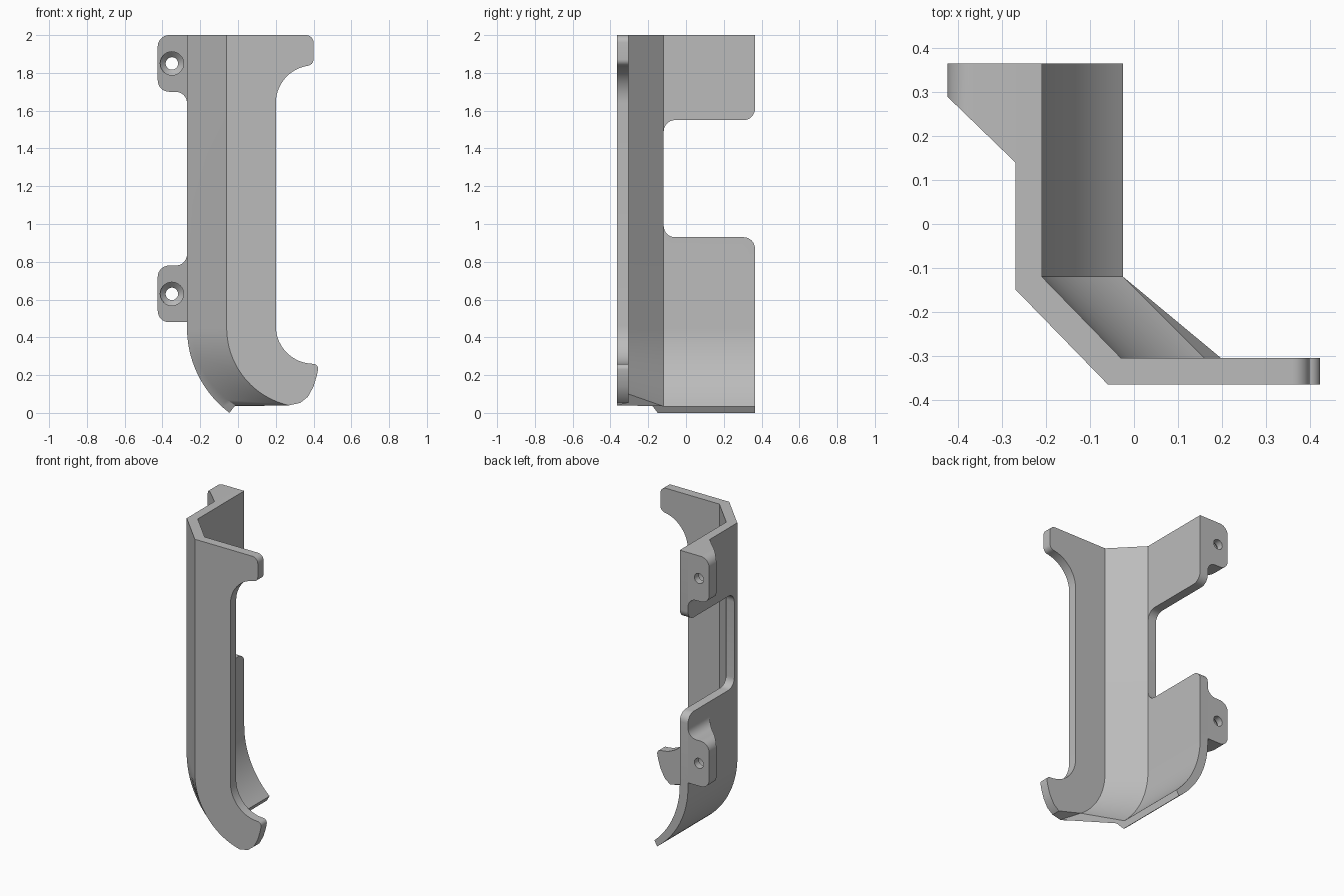
import bpy, bmesh, math
from mathutils import Vector

if "Cube" in bpy.data.objects:
    bpy.data.objects.remove(bpy.data.objects["Cube"], do_unlink=True)

grey = bpy.data.materials.new("plain_grey")
grey.use_nodes = True
grey.diffuse_color = (0.5, 0.5, 0.5, 1)
grey.node_tree.nodes["Principled BSDF"].inputs["Base Color"].default_value = (0.5, 0.5, 0.5, 1)

BACK, FRONT, PLATE_IN = 0.365, -0.365, -0.305
BEND = 0.45     # height where the lower curve begins
STEPS = 20


def loft(name, loops, clip=None):
    """Solid through matching loops of points, optionally clipped by a plane."""
    bm = bmesh.new()
    rings = [[bm.verts.new(p) for p in loop] for loop in loops]
    n = len(rings[0])
    for a, b in zip(rings, rings[1:]):
        for i in range(n):
            j = (i + 1) % n
            bm.faces.new((a[i], a[j], b[j], b[i]))
    bm.faces.new(rings[0])
    bm.faces.new(rings[-1])
    if clip:
        geom = bm.verts[:] + bm.edges[:] + bm.faces[:]
        cut = bmesh.ops.bisect_plane(bm, geom=geom, plane_co=clip[0], plane_no=clip[1], clear_outer=True)
        edges = [e for e in cut["geom_cut"] if isinstance(e, bmesh.types.BMEdge)]
        bmesh.ops.holes_fill(bm, edges=edges)
    bmesh.ops.recalc_face_normals(bm, faces=bm.faces[:])
    mesh = bpy.data.meshes.new(name)
    bm.to_mesh(mesh)
    bm.free()
    mesh.materials.append(grey)
    obj = bpy.data.objects.new(name, mesh)
    bpy.context.collection.objects.link(obj)
    return obj


def select(obj):
    bpy.ops.object.select_all(action='DESELECT')
    obj.select_set(True)
    bpy.context.view_layer.objects.active = obj


def subtract(obj, cutter):
    cutter.hide_render = True
    mod = obj.modifiers.new("cut", 'BOOLEAN')
    mod.operation = 'DIFFERENCE'
    mod.solver = 'EXACT'
    mod.object = cutter
    select(obj)
    bpy.ops.object.modifier_apply(modifier=mod.name)
    bpy.data.objects.remove(cutter, do_unlink=True)


def arc(cx, cy, r, start, end, n=8):
    angles = [math.radians(start + (end - start) * i / n) for i in range(n + 1)]
    return [(cx + r * math.cos(a), cy + r * math.sin(a)) for a in angles]


def drop(x0, xe, ze, t):
    """Point on the arc leaving (x0, BEND) straight down and ending at (xe, ze)."""
    d, h = xe - x0, BEND - ze
    r = (d * d + h * h) / (2 * d)
    a = t * math.asin(h / r)
    return x0 + r * (1 - math.cos(a)), BEND - r * math.sin(a)


# Side wall and chamfer: x, y at the top, then x, z at the lower end
OUTER_EDGE = (-0.06, FRONT, 0.27, 0.04)
INNER_EDGE = (-0.03, PLATE_IN, 0.16, 0.10)
section = [
    (-0.27, BACK, -0.045, 0.0),
    (-0.27, -0.15, -0.045, 0.0),
    (-0.24, -0.18, -0.015, 0.04),
    OUTER_EDGE,
    INNER_EDGE,
    (-0.21, -0.12, -0.025, 0.035),
    (-0.21, BACK, -0.025, 0.035),
]


def ring(t):
    pts = []
    for x, y, xe, ze in section:
        px, pz = drop(x, xe, ze, t)
        pts.append((px, y, pz))
    return pts


top = [(x, y, 2) for x, y, _, _ in section]
wall = loft("side_wall", [top] + [ring(i / STEPS) for i in range(STEPS + 1)])

# Window with rounded corners, open to the back
low = [(0.5, 0.87)] + arc(0.305, 0.87, 0.06, 0, 90) + arc(-0.058, 0.99, 0.06, 270, 180)
window = low + [(y, 2.48 - z) for y, z in reversed(low)]
subtract(wall, loft("window_cutter", [[(x, y, z) for y, z in window] for x in (-0.4, -0.1)]))


# Front plate with a hooked top and a curled foot
def edge_path(edge):
    x, _, xe, ze = edge
    return [(x, 2)] + [drop(x, xe, ze, i / STEPS) for i in range(STEPS + 1)]


free_edge = [(0.33, 0.053), (0.37, 0.085), (0.40, 0.14), (0.418, 0.20)]
free_edge += arc(0.398, 0.234, 0.026, -10, 95)
free_edge += arc(0.40, 0.46, 0.20, 265, 180, 14)
free_edge += arc(0.40, 1.64, 0.20, 180, 100, 14)
free_edge += arc(0.365, 1.872, 0.035, -70, 0, 5)
free_edge += arc(0.36, 1.96, 0.04, 0, 90)
loops = [[(x, e[1], z) for x, z in edge_path(e) + free_edge] for e in (OUTER_EDGE, INNER_EDGE)]
plate = loft("front_plate", loops)

# Screw tabs: mirrored outlines with a sloping front and a countersunk hole
outline = [(-0.25, 2)] + arc(-0.365, 1.94, 0.06, 90, 180) + arc(-0.365, 1.76, 0.06, 180, 270)
outline += arc(-0.33, 1.64, 0.06, 90, 0) + [(-0.25, 1.64)]
slope = (Vector((-0.425, 0.29, 0)), Vector((-0.15, -0.155, 0)))
parts = [wall, plate]
for name, flip, hole_z in (("upper_tab", False, 1.85), ("lower_tab", True, 0.63)):
    shape = [(x, 2.48 - z if flip else z) for x, z in outline]
    tab = loft(name, [[(x, y, z) for x, z in shape] for y in (0.0, BACK)], slope)
    drill = [(0.0, 0.062), (0.29, 0.062), (0.32, 0.033), (0.45, 0.033)]
    subtract(tab, loft("drill", [[(x, y, z) for x, z in arc(-0.35, hole_z, r, 0, 348.75, 31)]
                                 for y, r in drill]))
    parts.append(tab)

for obj in parts:
    select(obj)
    bpy.ops.object.shade_smooth_by_angle(angle=math.radians(25))
